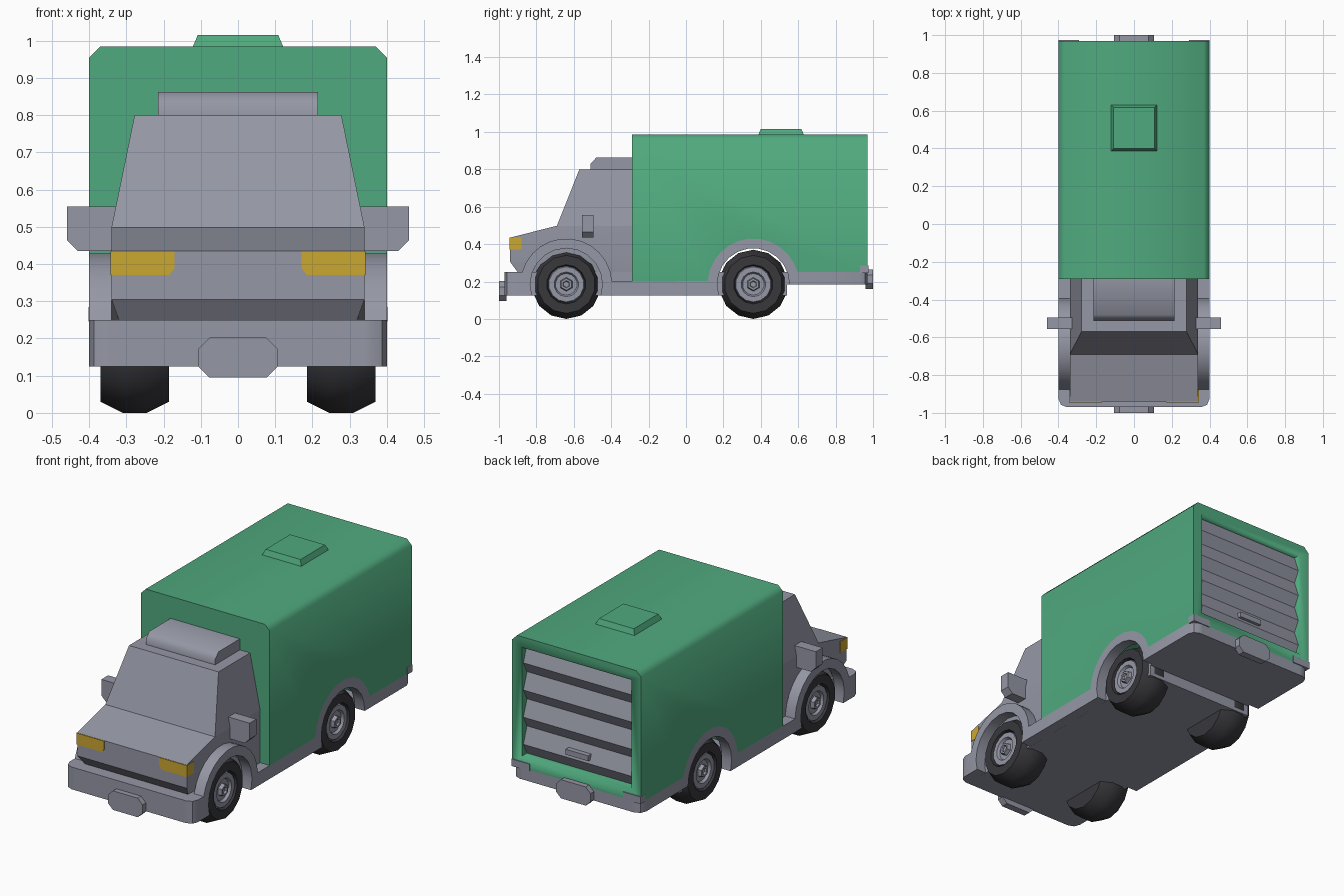
import bpy, bmesh
from math import sin, cos, radians, pi
from mathutils import Matrix, Vector

cube = bpy.data.objects.get("Cube")
if cube:
    bpy.data.objects.remove(cube, do_unlink=True)


def material(name, rgb):
    m = bpy.data.materials.new(name)
    m.use_nodes = True
    m.diffuse_color = (*rgb, 1)
    m.node_tree.nodes["Principled BSDF"].inputs["Base Color"].default_value = (*rgb, 1)
    return m


GREY = material("body grey", (0.30, 0.31, 0.375))
GREEN = material("cargo green", (0.08, 0.40, 0.21))
YELLOW = material("headlight yellow", (0.60, 0.39, 0.03))
BLACK = material("tyre black", (0.04, 0.04, 0.046))


def finish(bm, name, mat, angle=50, mirrored=False):
    bmesh.ops.recalc_face_normals(bm, faces=bm.faces)
    mesh = bpy.data.meshes.new(name)
    bm.to_mesh(mesh)
    bm.free()
    mesh.materials.append(mat)
    ob = bpy.data.objects.new(name, mesh)
    bpy.context.collection.objects.link(ob)
    bpy.ops.object.select_all(action='DESELECT')
    ob.select_set(True)
    bpy.context.view_layer.objects.active = ob
    bpy.ops.object.shade_smooth_by_angle(angle=radians(angle))
    if mirrored:
        mod = ob.modifiers.new("mirror", 'MIRROR')
        mod.use_mirror_merge = False
    return ob


def prism(pts, axis, a, b):
    """Extrude a flat outline along an axis from a to b."""
    place = {'X': lambda p, t: (t, p[0], p[1]),
             'Y': lambda p, t: (p[0], t, p[1]),
             'Z': lambda p, t: (p[0], p[1], t)}[axis]
    bm = bmesh.new()
    lo = [bm.verts.new(place(p, a)) for p in pts]
    hi = [bm.verts.new(place(p, b)) for p in pts]
    bm.faces.new(lo)
    bm.faces.new(hi[::-1])
    for i in range(len(pts)):
        j = (i + 1) % len(pts)
        bm.faces.new((lo[i], lo[j], hi[j], hi[i]))
    bmesh.ops.recalc_face_normals(bm, faces=bm.faces)
    return bm


def rect(x0, x1, y0, y1):
    return [(x0, y0), (x1, y0), (x1, y1), (x0, y1)]


def octagon(w, z0, z1, c):
    half = [(w - c, z0), (w, z0 + c), (w, z1 - c), (w - c, z1)]
    return half + [(-x, z) for x, z in reversed(half)]


FRONT, REAR, AXLE = -0.64, 0.36, 0.185


def arc(cy, r, a0, a1, n=12):
    steps = [radians(a0 + (a1 - a0) * i / n) for i in range(n + 1)]
    return [(cy + r * cos(t), AXLE + r * sin(t)) for t in steps]


def bevel_where(bm, test, offset, segments=1):
    edges = [e for e in bm.edges if test(*(v.co for v in e.verts))]
    bmesh.ops.bevel(bm, geom=edges, offset=offset, segments=segments,
                    profile=0.5, affect='EDGES')


# Chassis core and side skirts with wheel arches
core = [(-0.97, 0.125), (0.54, 0.125), (0.54, 0.185), (0.97, 0.185),
        (0.97, 0.25), (-0.97, 0.25)]
finish(prism(core, 'X', -0.34, 0.34), "chassis", GREY, 30)

skirt = [(-0.97, 0.125)] + arc(FRONT, 0.193, 198, -18) + arc(REAR, 0.193, 198, 0)
skirt += [(0.97, 0.185), (0.97, 0.25)] + arc(REAR, 0.245, 15.4, 176)
skirt += arc(FRONT, 0.245, 3.5, 164.6) + [(-0.97, 0.25)]
bm = prism(skirt, 'X', 0.34, 0.40)
bevel_where(bm, lambda p, q: min(p.x, q.x) > 0.39 and abs(p.y) > 0.96
            and abs(p.y - q.y) < 0.001, 0.045, 2)
finish(bm, "side_skirt", GREY, 40, True)

# Cargo box with chamfered roof edges and a recessed rear opening
box = [(-0.29, 0.2)] + arc(REAR, 0.245, 176, 15.4)
box += [(0.97, 0.25), (0.97, 0.985), (-0.29, 0.985)]
bm = prism(box, 'X', -0.40, 0.40)
bevel_where(bm, lambda p, q: min(p.z, q.z) > 0.98 and abs(p.x - q.x) < 0.001, 0.03)
cargo = finish(bm, "cargo_box", GREEN)
cutter = finish(prism(rect(-0.34, 0.34, 0.91, 1.05), 'Z', 0.315, 0.925),
                "door_cutter", GREEN)
cutter.hide_render = True
cut = cargo.modifiers.new("door_opening", 'BOOLEAN')
cut.operation, cut.object, cut.solver = 'DIFFERENCE', cutter, 'EXACT'
bpy.context.view_layer.objects.active = cargo
bpy.ops.object.modifier_apply(modifier=cut.name)
bpy.data.objects.remove(cutter, do_unlink=True)

# Roller door with ridged slats
slats, count, pitch = [(0.90, 0.315)], 4, 0.61 / 4
for i in range(count):
    z = 0.315 + i * pitch
    slats += [(0.925, z), (0.957, z + pitch * 0.4)]
slats += [(0.925, 0.925), (0.90, 0.925)]
finish(prism(slats, 'X', -0.34, 0.34), "roller_door", GREY, 20)
finish(prism(rect(-0.07, 0.07, 0.93, 0.968), 'Z', 0.395, 0.425), "door_handle", GREY)

# Rear corner plates
finish(prism(rect(0.29, 0.401, 0.93, 0.975), 'Z', 0.245, 0.285),
       "rear_corner_plate", GREY, 30, True)

# Roof hatch, tapered upward
bm = prism(rect(-0.123, 0.123, 0.385, 0.632), 'Z', 0.98, 1.015)
for v in bm.verts:
    if v.co.z > 1:
        v.co.x *= 0.88
        v.co.y = 0.508 + (v.co.y - 0.508) * 0.88
finish(bm, "roof_hatch", GREEN, 30)

# Cab: one side outline, tapered by height
cab = [(-0.90, 0.25), (-0.94, 0.305), (-0.94, 0.435), (-0.69, 0.498),
       (-0.57, 0.80), (-0.28, 0.80), (-0.28, 0.19), (-0.41, 0.19), (-0.41, 0.25)]
bm = prism(cab, 'X', -0.34, 0.34)
for z in (0.305, 0.498):
    bmesh.ops.bisect_plane(bm, geom=bm.verts[:] + bm.edges[:] + bm.faces[:],
                           plane_co=(0, 0, z), plane_no=(0, 0, 1))
for v in bm.verts:
    half = 0.34
    if v.co.z > 0.5:
        half -= 0.062 * (v.co.z - 0.498) / 0.302
    elif v.co.z < 0.3 and v.co.y < -0.8:
        half = 0.32
    v.co.x = half if v.co.x > 0 else -half
finish(bm, "cab", GREY, 10)

# Roof fairing above the cab
fairing = [(-0.51, 0.79), (-0.51, 0.83), (-0.48, 0.862), (-0.28, 0.862), (-0.28, 0.79)]
finish(prism(fairing, 'X', -0.215, 0.215), "roof_fairing", GREY)

# Headlights wrapping the front corners
lamp = [(0.185, 0.37), (0.343, 0.37), (0.343, 0.434), (0.17, 0.434), (0.17, 0.39)]
finish(prism(lamp, 'Y', -0.944, -0.88), "headlight", YELLOW, 30, True)

# Side mirrors
mirror = [(0.32, 0.435), (0.43, 0.435), (0.46, 0.465), (0.46, 0.555), (0.32, 0.555)]
finish(prism(mirror, 'Y', -0.555, -0.495), "side_mirror", GREY, 30, True)

# Bumper plates front and rear
finish(prism(octagon(0.107, 0.095, 0.202, 0.03), 'Y', -1.0, -0.96),
       "front_bumper_plate", GREY, 30)
finish(prism(octagon(0.107, 0.16, 0.265, 0.03), 'Y', 0.96, 1.0),
       "rear_bumper_plate", GREY, 30)


# Wheels: lathed outlines of (x, radius) about the axle
def lathe(name, outline, cy, sides, mat, angle):
    bm = bmesh.new()
    verts = [bm.verts.new((x, 0, r)) for x, r in outline]
    edges = [bm.edges.new(pair) for pair in zip(verts, verts[1:])]
    bmesh.ops.spin(bm, geom=verts + edges, cent=(0, 0, 0), axis=(1, 0, 0),
                   angle=2 * pi, steps=sides)
    bmesh.ops.remove_doubles(bm, verts=bm.verts, dist=0.0005)
    bmesh.ops.transform(bm, matrix=Matrix.Translation(Vector((0, cy, AXLE))),
                        verts=bm.verts)
    finish(bm, name, mat, angle, True)


tyre = [(0.185, 0), (0.185, 0.155), (0.245, 0.185), (0.31, 0.185),
        (0.37, 0.155), (0.37, 0.105), (0.345, 0.098), (0.345, 0)]
rim = [(0.34, 0.101), (0.362, 0.094), (0.362, 0.066), (0.348, 0.058), (0.348, 0)]
hub = [(0.345, 0.038), (0.368, 0.032), (0.368, 0.02), (0.358, 0.016), (0.358, 0)]
for label, cy in (("front", FRONT), ("rear", REAR)):
    lathe(label + "_tyre", tyre, cy, 14, BLACK, 30)
    lathe(label + "_rim", rim, cy, 14, GREY, 30)
    lathe(label + "_hub", hub, cy, 6, GREY, 20)
